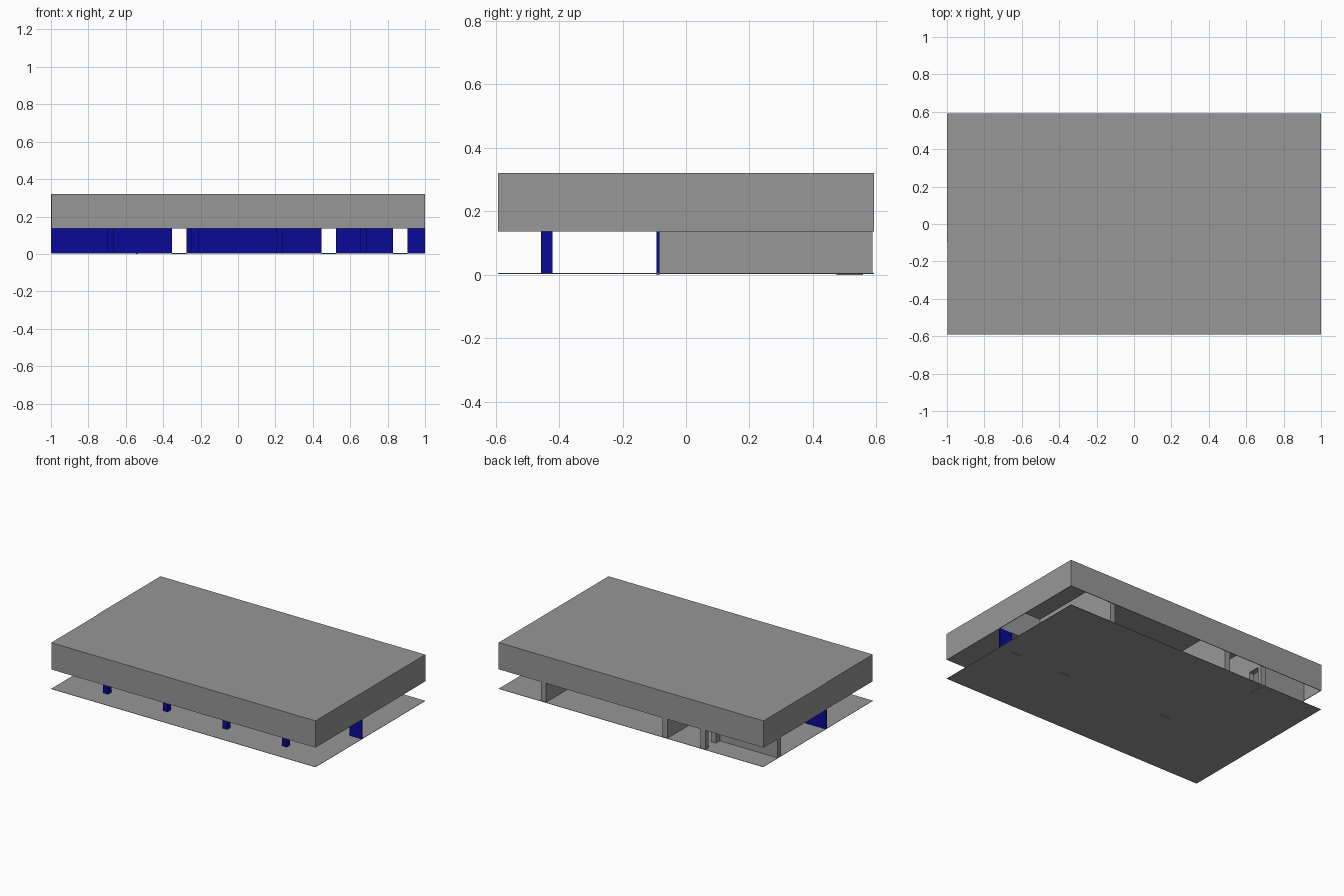
import bpy
import bmesh
from mathutils import Vector

if "Cube" in bpy.data.objects:
    bpy.data.objects.remove(bpy.data.objects["Cube"])


def material(name, rgb):
    m = bpy.data.materials.new(name)
    m.diffuse_color = (*rgb, 1.0)
    m.use_nodes = True
    m.node_tree.nodes["Principled BSDF"].inputs["Base Color"].default_value = m.diffuse_color
    return m


GREY = material("concrete grey", (0.31, 0.31, 0.31))
BLUE = material("deep blue", (0.003, 0.003, 0.31))


def box(name, x, y, z, mat):
    """Axis-aligned box from (min, max) ranges."""
    bm = bmesh.new()
    bmesh.ops.create_cube(bm, size=1)
    lo, hi = Vector((x[0], y[0], z[0])), Vector((x[1], y[1], z[1]))
    for v in bm.verts:
        v.co = Vector(tuple(lo[i] + (v.co[i] + 0.5) * (hi[i] - lo[i]) for i in range(3)))
    me = bpy.data.meshes.new(name)
    bm.to_mesh(me)
    bm.free()
    me.materials.append(mat)
    ob = bpy.data.objects.new(name, me)
    bpy.context.collection.objects.link(ob)
    return ob


FLOOR, LINTEL, TOP = 0.005, 0.137, 0.32
FRONT, BACK = -0.083, 0.592
T = 0.004  # sheet thickness

# Floor sheet
box("floor", (-0.997, 1), (-0.592, BACK), (0.003, FLOOR), GREY)

# Solid overhang at the front, hollow roof behind it
box("front_overhang", (-0.996, 1), (-0.592, FRONT), (LINTEL, TOP), GREY)
box("roof_slab", (-1, 1), (FRONT, BACK), (TOP - T, TOP), GREY)
box("back_fascia", (-1, 1), (BACK - T, BACK), (LINTEL, TOP - T), GREY)
box("left_fascia", (-1, -1 + T), (-0.09, BACK - T), (LINTEL, TOP), GREY)
box("right_fascia", (1 - T, 1), (FRONT, BACK - T), (LINTEL, TOP - T), GREY)

# Blue front wall in sections, with door gaps between
gaps = [(-0.353, -0.276), (0.447, 0.524), (0.829, 0.906)]
start = -1.0
for i, (a, b) in enumerate(gaps):
    box(f"front_wall_{i}", (start, a), (-0.093, FRONT), (FLOOR, LINTEL), BLUE)
    box(f"front_threshold_{i}", (a, b), (-0.093, FRONT), (0, 0.003), GREY)
    start = b
box("front_wall_3", (start, 1), (-0.093, FRONT), (FLOOR, LINTEL), BLUE)

# Row of blue columns under the overhang
for i in range(4):
    cx = -0.68 + 0.45 * i
    box(f"column_{i}", (cx - 0.018, cx + 0.018), (-0.457, -0.42), (FLOOR, LINTEL), BLUE)

# Full-height cross walls
WALL_TOP = TOP - T
WALL_BACK = BACK - T
for name, x0 in (("cross_wall_right", 0.645), ("cross_wall_middle", -0.272)):
    box(name, (x0, x0 + 0.037), (FRONT, WALL_BACK), (FLOOR, WALL_TOP), GREY)

# Left cross wall with a door near the back
lx = (-0.56, -0.523)
box("cross_wall_left", lx, (FRONT, 0.475), (FLOOR, WALL_TOP), GREY)
box("cross_wall_left_end", lx, (0.558, WALL_BACK), (FLOOR, WALL_TOP), GREY)
box("cross_wall_left_lintel", lx, (0.475, 0.558), (0.14, WALL_TOP), GREY)
box("side_threshold", (-0.545, -0.535), (0.475, 0.558), (0, 0.003), GREY)

# Back wall of the left room
box("left_room_back_wall", (-1 + T, lx[0]), (0.398, 0.433), (FLOOR, WALL_TOP), GREY)
